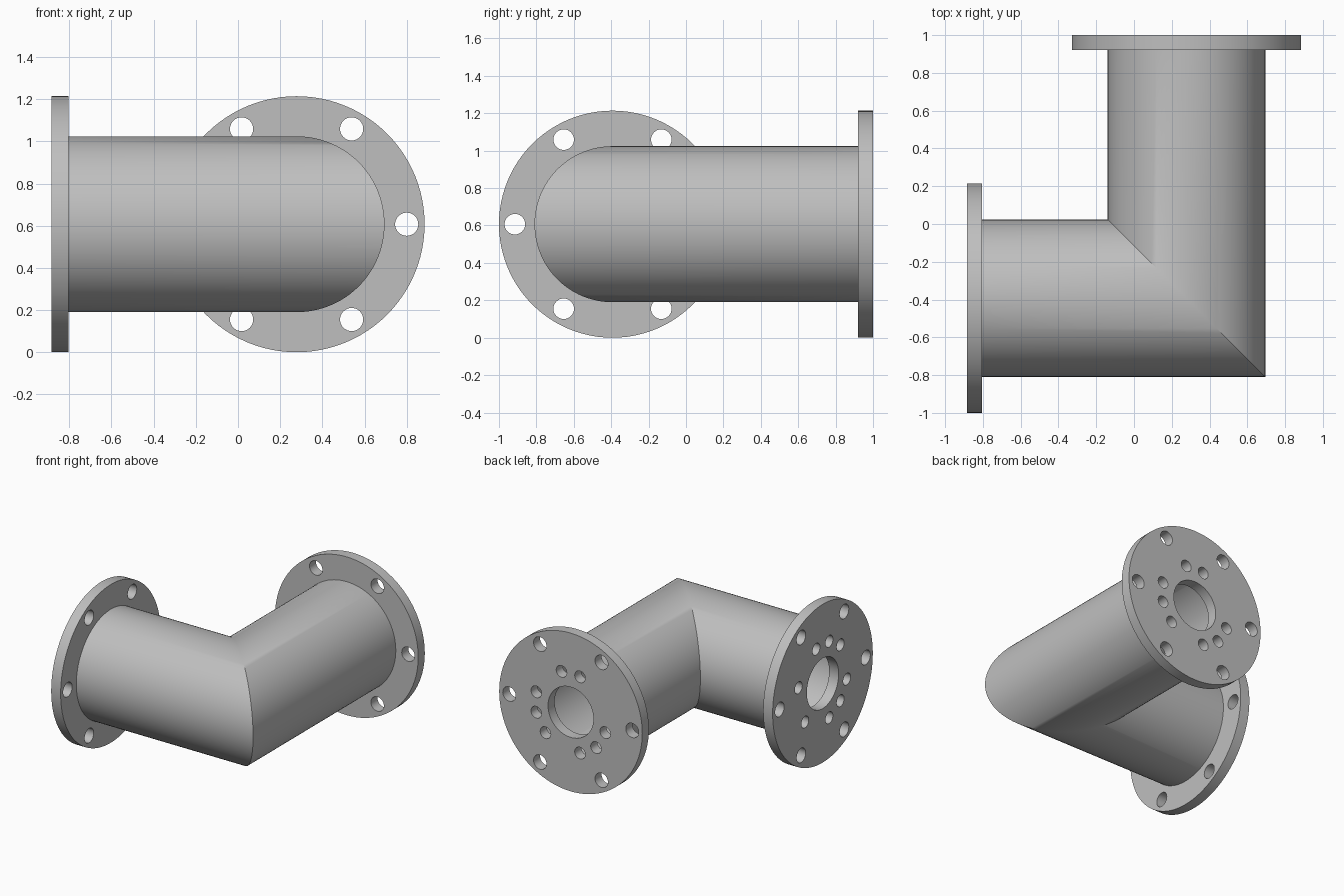
import bpy, bmesh
from math import cos, sin, pi, radians
from mathutils import Matrix, Vector

cube = bpy.data.objects.get("Cube")
if cube:
    bpy.data.objects.remove(cube, do_unlink=True)

# Overall sizes
CX, CY, CZ = 0.278, -0.393, 0.607
FLANGE_R, THICK = 0.607, 0.08
TUBE_R, BORE_R = 0.417, 0.385
X_END, Y_END = -0.885, 1.0
SEGS = 96

steel = bpy.data.materials.new("grey steel")
steel.use_nodes = True
colour = (0.52, 0.52, 0.52, 1)
steel.diffuse_color = colour
steel.node_tree.nodes["Principled BSDF"].inputs["Base Color"].default_value = colour


def make_object(name, bm):
    bmesh.ops.recalc_face_normals(bm, faces=bm.faces)
    mesh = bpy.data.meshes.new(name)
    bm.to_mesh(mesh)
    bm.free()
    obj = bpy.data.objects.new(name, mesh)
    bpy.context.collection.objects.link(obj)
    mesh.materials.append(steel)
    return obj


def select_only(obj):
    bpy.ops.object.select_all(action='DESELECT')
    obj.select_set(True)
    bpy.context.view_layer.objects.active = obj


def smooth(obj):
    select_only(obj)
    bpy.ops.object.shade_smooth_by_angle(angle=radians(30))


def add_disc(bm, matrix, u, v, radius, depth, segs):
    bmesh.ops.create_cone(bm, cap_ends=True, segments=segs, radius1=radius, radius2=radius,
                          depth=depth, matrix=matrix @ Matrix.Translation((u, v, 0)))


# Hollow mitred elbow tube: outer skin out, inner skin back
def elbow_tube():
    bm = bmesh.new()

    def ring(radius, place):
        verts = []
        for i in range(SEGS):
            t = 2 * pi * i / SEGS
            o = radius * cos(t)
            x, y = place(o)
            verts.append(bm.verts.new((x, y, CZ + radius * sin(t))))
        return verts

    places = [lambda o: (X_END + THICK, CY + o),
              lambda o: (CX - o, CY + o),
              lambda o: (CX - o, Y_END - THICK)]
    rings = [ring(TUBE_R, p) for p in places] + [ring(BORE_R, p) for p in reversed(places)]
    for k, a in enumerate(rings):
        b = rings[(k + 1) % len(rings)]
        for i in range(SEGS):
            j = (i + 1) % SEGS
            bm.faces.new((a[i], a[j], b[j], b[i]))
    smooth(make_object("elbow_tube", bm))


# Round flange with bore, bolt circle and inner hole circle
def flange(name, centre, across, inner_angles):
    up = Vector((0, 0, 1))
    across = Vector(across)
    matrix = Matrix((across, up, across.cross(up))).transposed().to_4x4()
    matrix.translation = centre

    bm = bmesh.new()
    add_disc(bm, matrix, 0, 0, FLANGE_R, THICK, SEGS)
    plate = make_object(name, bm)

    bm = bmesh.new()
    add_disc(bm, matrix, 0, 0, 0.193, THICK * 2, 64)
    holes = [(a, 0.522, 0.055) for a in range(0, 360, 60)]
    holes += [(a, 0.303, 0.045) for a in inner_angles]
    for angle, dist, radius in holes:
        a = radians(angle)
        add_disc(bm, matrix, dist * cos(a), dist * sin(a), radius, THICK * 2, 32)
    cutter = make_object(name + "_cutter", bm)
    cutter.hide_render = True

    mod = plate.modifiers.new("holes", 'BOOLEAN')
    mod.operation = 'DIFFERENCE'
    mod.solver = 'EXACT'
    mod.object = cutter
    select_only(plate)
    bpy.ops.object.modifier_apply(modifier=mod.name)
    bpy.data.objects.remove(cutter, do_unlink=True)
    smooth(plate)


elbow_tube()
flange("back_flange", (CX, Y_END - THICK / 2, CZ), (1, 0, 0),
       [75, 105, 15, -15, -45, -105, -135, -165])
flange("side_flange", (X_END + THICK / 2, CY, CZ), (0, 1, 0),
       [75, 105, 135, 15, -45, -105, -135, -165])
